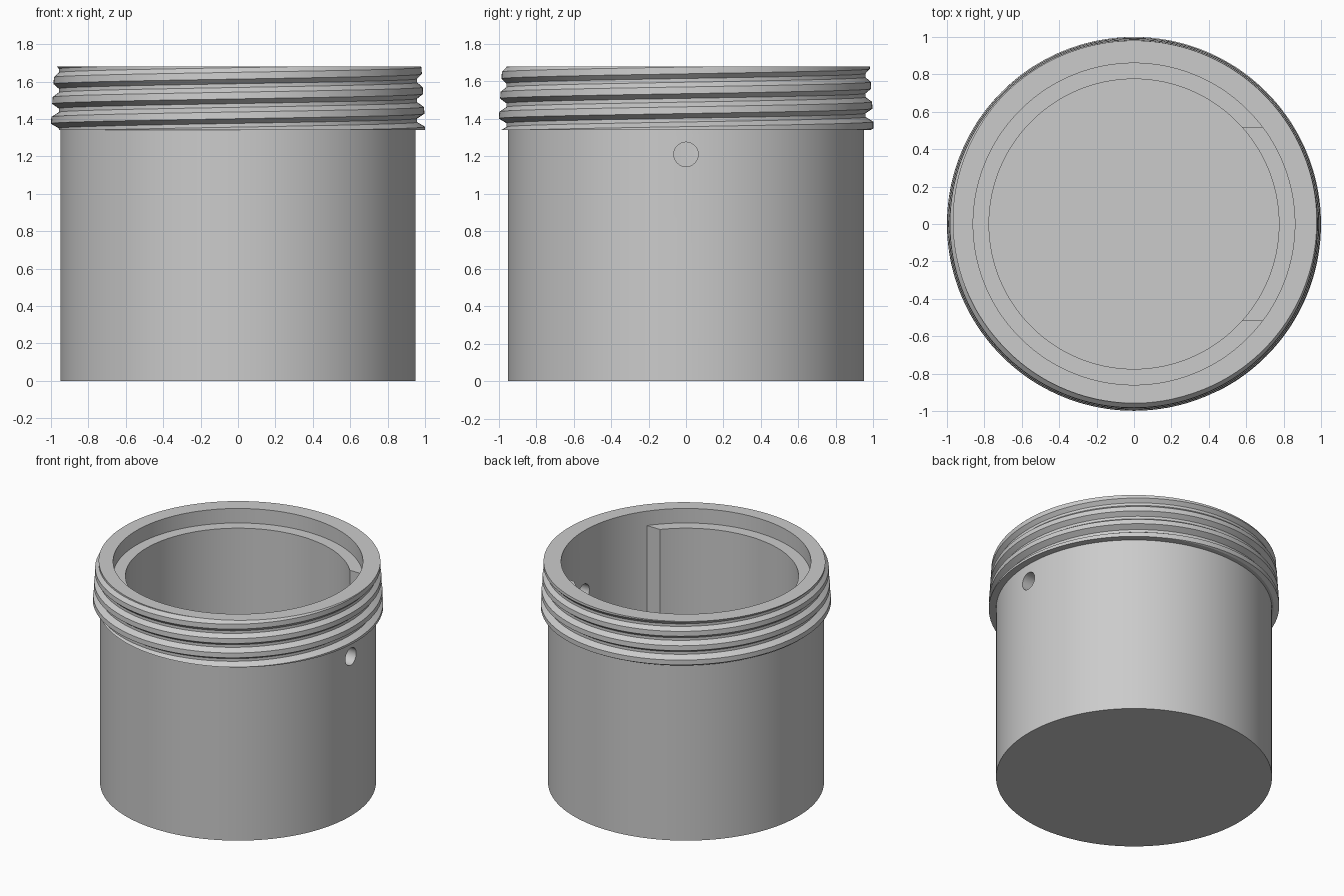
import bpy, bmesh, math

cube = bpy.data.objects.get("Cube")
if cube:
    bpy.data.objects.remove(cube)

COLUMNS = 176
HEIGHT, COLLAR_Z = 1.68, 1.34
BODY_R, BORE_R, CAVITY_R = 0.95, 0.86, 0.775
FLOOR_Z, LEDGE_Z, POCKET_Z = 0.09, 1.57, 0.17
PITCH, CREST_HALF, GROOVE_HALF = 0.106, 0.018, 0.043
GROOVE_R = 0.958

grey = bpy.data.materials.new("plain grey")
grey.use_nodes = True
colour = (0.6, 0.6, 0.6, 1)
grey.diffuse_color = colour
grey.node_tree.nodes["Principled BSDF"].inputs["Base Color"].default_value = colour


def new_object(name, bm):
    bmesh.ops.recalc_face_normals(bm, faces=bm.faces[:])
    mesh = bpy.data.meshes.new(name)
    bm.to_mesh(mesh)
    bm.free()
    mesh.materials.append(grey)
    obj = bpy.data.objects.new(name, mesh)
    bpy.context.collection.objects.link(obj)
    return obj


def thread_radius(z, turn):
    """Tapered helical ridge with a flat crest and a flat groove."""
    d = (z - COLLAR_Z) / PITCH - turn
    d = abs(d - round(d)) * PITCH
    crest = 1.0 - 0.065 * max(0, z - 1.38)
    t = (d - CREST_HALF) / (GROOVE_HALF - CREST_HALF)
    t = min(1, max(0, t))
    return crest + (GROOVE_R - crest) * t


def wall_profile(turn):
    """Radius and height pairs from the base, over the rim, to the floor."""
    points = [(BODY_R, 0), (BODY_R, COLLAR_Z)]
    heights = [COLLAR_Z]
    for k in range(-2, 6):
        for offset in (-GROOVE_HALF, -CREST_HALF, CREST_HALF, GROOVE_HALF):
            z = COLLAR_Z + PITCH * (k + turn) + offset
            heights.append(min(HEIGHT, max(COLLAR_Z, z)))
    heights.append(HEIGHT)
    points += [(thread_radius(z, turn), z) for z in heights]
    points += [(BORE_R, HEIGHT), (BORE_R, LEDGE_Z),
               (CAVITY_R, LEDGE_Z), (CAVITY_R, FLOOR_Z)]
    return points


# Jar shell: swept wall with a screw thread, closed by a base and a floor
bm = bmesh.new()
columns = []
for i in range(COLUMNS + 1):
    a = math.tau * i / COLUMNS
    columns.append([bm.verts.new((r * math.cos(a), r * math.sin(a), z))
                    for r, z in wall_profile(i / COLUMNS)])
for left, right in zip(columns, columns[1:]):
    for j in range(len(left) - 1):
        bm.faces.new((left[j], right[j], right[j + 1], left[j + 1]))
bm.faces.new([c[0] for c in columns[:-1]])
bm.faces.new([c[-1] for c in columns[:-1]])
bmesh.ops.remove_doubles(bm, verts=bm.verts[:], dist=1e-5)
jar = new_object("threaded_jar", bm)

# Pocket cutter: widens the cavity to the bore radius on the left side
bm = bmesh.new()
half = 18
outline = []
for i in range(-half, half + 1):
    a = math.tau * i / COLUMNS
    outline.append((BORE_R * math.cos(a), BORE_R * math.sin(a)))
outline += [(0.4, outline[-1][1]), (0.4, outline[0][1])]
face = bm.faces.new([bm.verts.new((x, y, POCKET_Z)) for x, y in outline])
top = bmesh.ops.extrude_face_region(bm, geom=[face])["geom"]
for v in top:
    if isinstance(v, bmesh.types.BMVert):
        v.co.z = LEDGE_Z
pocket = new_object("pocket_cutter", bm)

# Side hole cutter
bpy.ops.mesh.primitive_cylinder_add(vertices=48, radius=0.065, depth=0.4,
                                    location=(0.9, 0, 1.21),
                                    rotation=(0, math.pi / 2, 0))
hole = bpy.context.object
hole.name = "hole_cutter"
hole.data.materials.append(grey)

bpy.ops.object.select_all(action="DESELECT")
jar.select_set(True)
bpy.context.view_layer.objects.active = jar
for cutter in (pocket, hole):
    cutter.hide_render = True
    mod = jar.modifiers.new(cutter.name, "BOOLEAN")
    mod.operation, mod.solver, mod.object = "DIFFERENCE", "EXACT", cutter
    bpy.ops.object.modifier_apply(modifier=mod.name)
    bpy.data.objects.remove(cutter)
bpy.ops.object.shade_smooth_by_angle(angle=math.radians(25))
